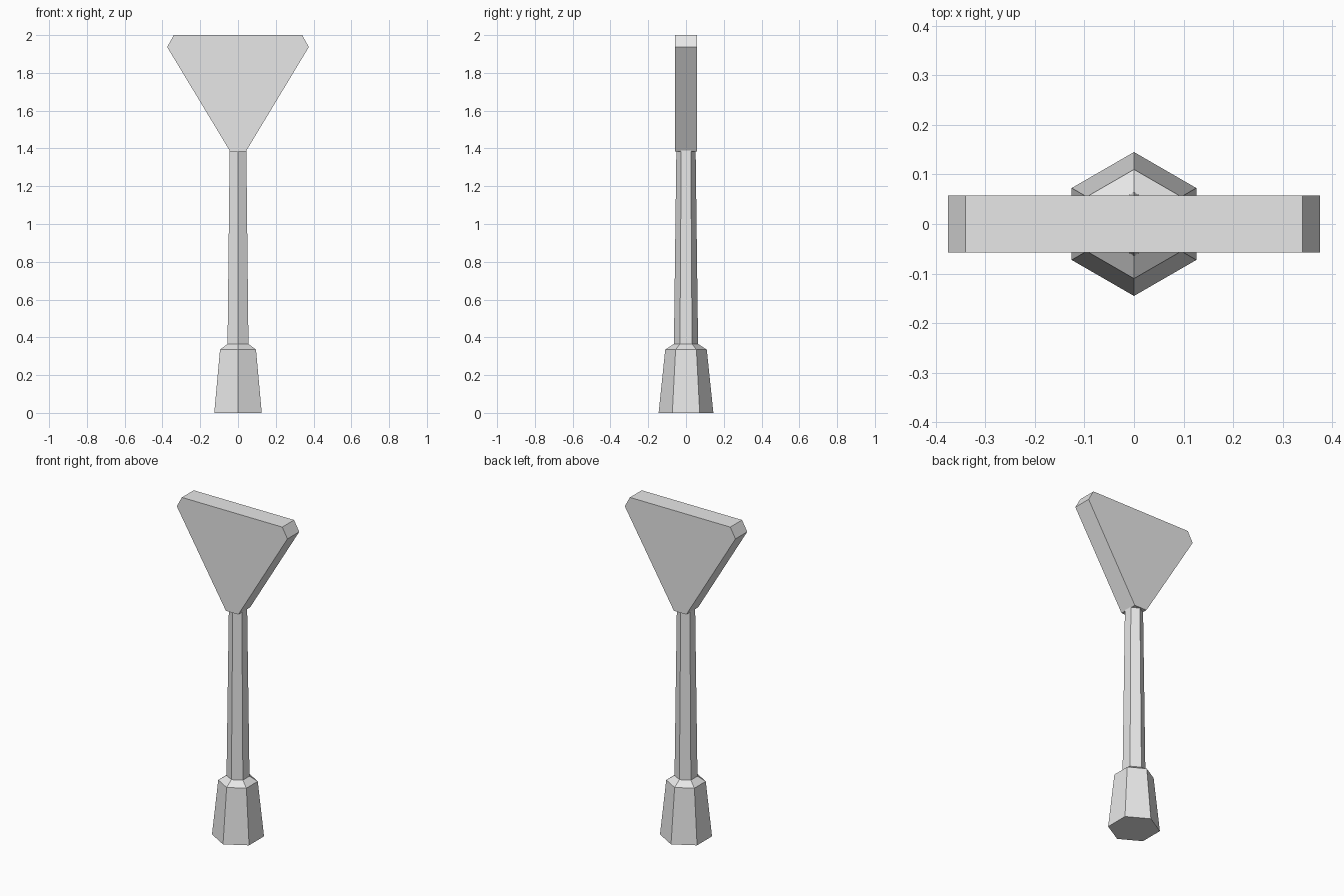
import bpy, bmesh, math

cube = bpy.data.objects.get("Cube")
if cube:
    bpy.data.objects.remove(cube, do_unlink=True)

grey = bpy.data.materials.new("light_grey")
grey.use_nodes = True
colour = (0.8, 0.8, 0.8, 1)
grey.diffuse_color = colour
grey.node_tree.nodes["Principled BSDF"].inputs["Base Color"].default_value = colour


def add_object(name, bm):
    bmesh.ops.recalc_face_normals(bm, faces=bm.faces)
    mesh = bpy.data.meshes.new(name)
    bm.to_mesh(mesh)
    bm.free()
    mesh.materials.append(grey)
    obj = bpy.data.objects.new(name, mesh)
    bpy.context.collection.objects.link(obj)


def hex_column(name, profile):
    """Stack six-sided rings given as (radius, height), corners on front and back."""
    bm = bmesh.new()
    rings = []
    for r, z in profile:
        angles = [math.pi / 2 + i * math.pi / 3 for i in range(6)]
        rings.append([bm.verts.new((r * math.cos(a), r * math.sin(a), z)) for a in angles])
    for low, high in zip(rings, rings[1:]):
        for i in range(6):
            j = (i + 1) % 6
            bm.faces.new((low[i], low[j], high[j], high[i]))
    bm.faces.new(rings[0])
    bm.faces.new(rings[-1])
    add_object(name, bm)


def slab(name, half_outline, y_front, y_back):
    """Mirror a half outline of (x, z) points and extrude it front to back."""
    outline = half_outline + [(-x, z) for x, z in reversed(half_outline)]
    bm = bmesh.new()
    face = bm.faces.new([bm.verts.new((x, y_front, z)) for x, z in outline])
    result = bmesh.ops.extrude_face_region(bm, geom=[face], use_keep_orig=True)
    moved = [v for v in result["geom"] if isinstance(v, bmesh.types.BMVert)]
    bmesh.ops.translate(bm, verts=moved, vec=(0, y_back - y_front, 0))
    add_object(name, bm)


# Tapered foot with a sloped shoulder
hex_column("base", [(0.145, 0), (0.11, 0.335), (0.064, 0.365)])
# Slim pole, tucked slightly into foot and head
hex_column("pole", [(0.064, 0.36), (0.051, 1.39)])
# Upturned triangular head with clipped corners
slab("head", [(0.042, 1.385), (0.375, 1.937), (0.34, 2.0)], -0.057, 0.057)
